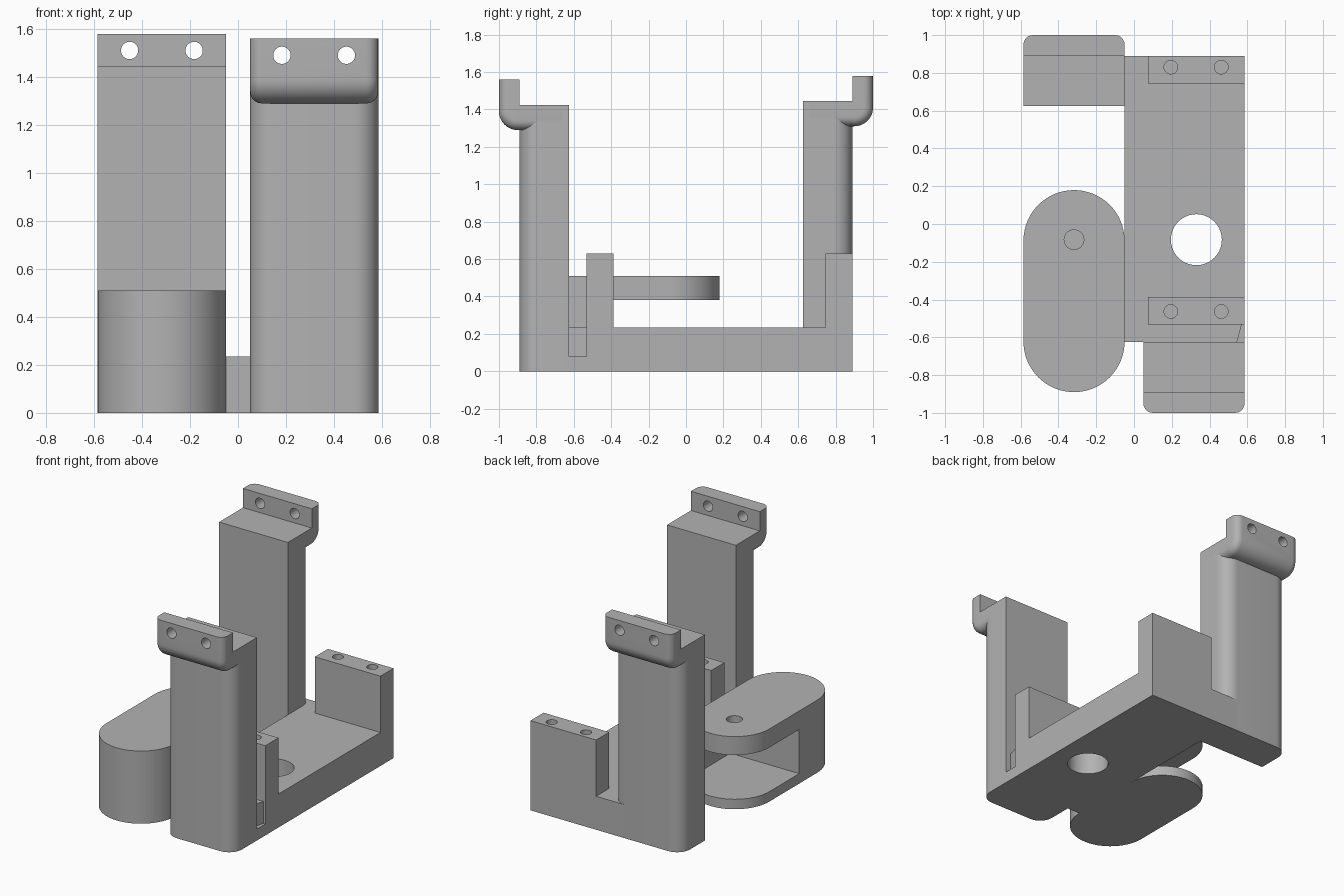
import bpy, bmesh, math
from mathutils import Vector

if "Cube" in bpy.data.objects:
    bpy.data.objects.remove(bpy.data.objects["Cube"])

grey = bpy.data.materials.new("plain grey")
grey.diffuse_color = (0.45, 0.45, 0.45, 1)
grey.use_nodes = True
grey.node_tree.nodes["Principled BSDF"].inputs["Base Color"].default_value = grey.diffuse_color


def prism(name, outline, lo, hi, axis="z"):
    """Extrude a 2D outline: (x, y) along z, (y, z) along x, or (x, z) along y."""
    place = {"z": lambda a, b, c: (a, b, c),
             "x": lambda a, b, c: (c, a, b),
             "y": lambda a, b, c: (a, c, b)}[axis]
    bm = bmesh.new()
    face = bm.faces.new([bm.verts.new(place(a, b, lo)) for a, b in outline])
    ext = bmesh.ops.extrude_face_region(bm, geom=[face])
    shift = Vector(place(0, 0, hi - lo))
    bmesh.ops.translate(bm, vec=shift, verts=[v for v in ext["geom"] if isinstance(v, bmesh.types.BMVert)])
    bmesh.ops.recalc_face_normals(bm, faces=bm.faces)
    mesh = bpy.data.meshes.new(name)
    bm.to_mesh(mesh)
    bm.free()
    mesh.materials.append(grey)
    ob = bpy.data.objects.new(name, mesh)
    bpy.context.collection.objects.link(ob)
    return ob


def rect(a0, a1, b0, b1):
    return [(a0, b0), (a1, b0), (a1, b1), (a0, b1)]


def arc(cx, cy, r, start, end, n=12):
    pts = [math.radians(start + (end - start) * i / n) for i in range(n + 1)]
    return [(cx + r * math.cos(t), cy + r * math.sin(t)) for t in pts]


def circle(cx, cy, r):
    return arc(cx, cy, r, 0, 360, 40)[:-1]


def activate(ob):
    bpy.ops.object.select_all(action="DESELECT")
    ob.select_set(True)
    bpy.context.view_layer.objects.active = ob


def cut(ob, cutter):
    mod = ob.modifiers.new("cut", "BOOLEAN")
    mod.operation, mod.solver, mod.object = "DIFFERENCE", "EXACT", cutter
    activate(ob)
    bpy.ops.object.modifier_apply(modifier=mod.name)
    bpy.data.objects.remove(cutter, do_unlink=True)


def bracket(side, x0, x1, z_step):
    """Upright post with rounded outer corners and a drilled lip at the top."""
    s, label = (-1, "front") if side < 0 else (1, "back")
    r = 0.1
    outline = [(x0, 0.625)] + arc(x0 + r, 0.89 - r, r, 180, 90) \
        + arc(x1 - r, 0.89 - r, r, 90, 0) + [(x1, 0.625)]
    prism(label + "_post", [(x, s * y) for x, y in outline], 0, z_step)

    # lip: side profile with a rounded underside, then softened ends
    bottom, top = z_step - 0.135, z_step + 0.135
    profile = [(0.66, z_step), (0.66, bottom)] + arc(1 - r, bottom + r, r, -90, 0) \
        + [(1, top), (0.89, top), (0.89, z_step)]
    lip = prism(label + "_lip", [(s * y, z) for y, z in profile], x0, x1, "x")
    bm = bmesh.new()
    bm.from_mesh(lip.data)

    def outer(v):
        return abs(v.co.y) > 0.999 or v.co.z < bottom + r - 0.001

    rim = [e for e in bm.edges if abs(e.verts[0].co.x - e.verts[1].co.x) < 1e-5
           and outer(e.verts[0]) and outer(e.verts[1])]
    bmesh.ops.bevel(bm, geom=rim, offset=0.05, segments=6, profile=0.5, affect="EDGES")
    bm.to_mesh(lip.data)
    bm.free()
    for x in (x0 + 0.133, x1 - 0.133):
        cut(lip, prism("drill", circle(x, z_step + 0.066, 0.036), s * 0.8, s * 1.1, "y"))


bracket(-1, 0.05, 0.585, 1.425)
bracket(1, -0.585, -0.05, 1.445)

# base plate with a round opening and a small tapered side recess
base = prism("base_plate", [(-0.05, -0.625), (0.585, -0.625), (0.585, 0.89),
                            (-0.2, 0.89), (-0.2, 0.63), (-0.05, 0.63)], 0, 0.235)
cut(base, prism("opening", circle(0.33, -0.083, 0.135), -0.1, 0.5))
cut(base, prism("recess", [(0.545, -0.625), (0.57, -0.533), (0.7, -0.533), (0.7, -0.625)], 0.08, 0.4))

# drilled mounting blocks
for name, y0, y1 in (("front_block", -0.533, -0.387), ("back_block", 0.745, 0.89)):
    block = prism(name, rect(0.075, 0.585, y0, y1), 0.2, 0.63)
    y = -0.463 if y0 < 0 else 0.83
    for x in (0.195, 0.462):
        cut(block, prism("drill", circle(x, y, 0.036), 0.33, 0.8))

# capsule-shaped side arm, slotted through and drilled in its top plate
cx, r = -0.3175, 0.2675
arm = prism("side_arm", arc(cx, -0.088, r, 0, 180, 32) + arc(cx, -0.6225, r, 180, 360, 32), 0, 0.51)
cut(arm, prism("slot", rect(-0.8, 0.2, -0.42, 0.4), 0.07, 0.38))
cut(arm, prism("drill", circle(cx, -0.083, 0.052), 0.2, 0.7))

for ob in list(bpy.context.scene.objects):
    activate(ob)
    bpy.ops.object.shade_smooth_by_angle(angle=math.radians(30))
